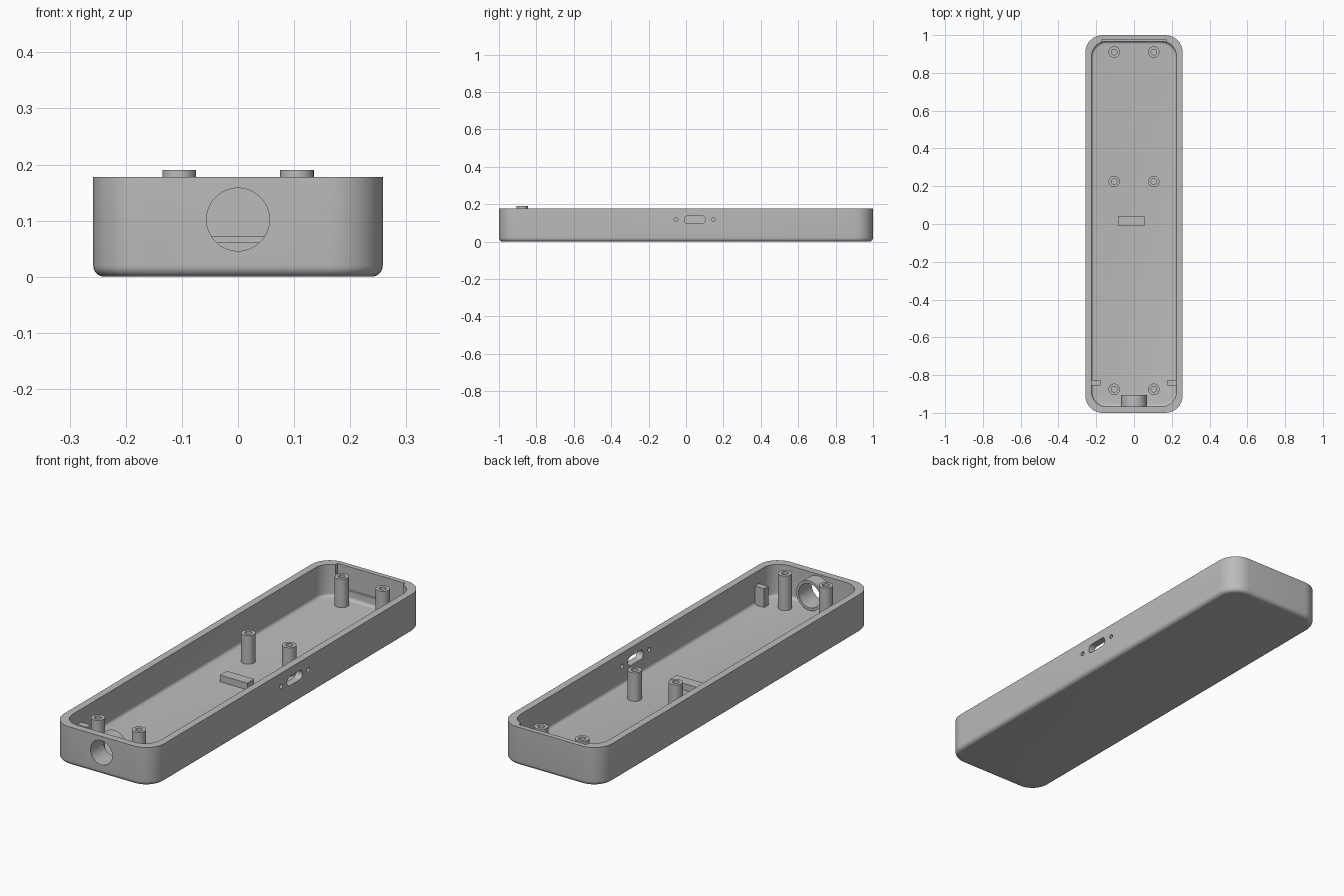
import bpy, bmesh
from math import sin, cos, pi
from mathutils import Matrix, Vector

if "Cube" in bpy.data.objects:
    bpy.data.objects.remove(bpy.data.objects["Cube"], do_unlink=True)

grey = bpy.data.materials.new("plain grey")
grey.use_nodes = True
grey.diffuse_color = (0.5, 0.5, 0.5, 1)
grey.node_tree.nodes["Principled BSDF"].inputs["Base Color"].default_value = (0.5, 0.5, 0.5, 1)

FLOOR, RIM = 0.03, 0.178


def finish(bm, name):
    bmesh.ops.recalc_face_normals(bm, faces=bm.faces[:])
    mesh = bpy.data.meshes.new(name)
    bm.to_mesh(mesh)
    bm.free()
    mesh.materials.append(grey)
    obj = bpy.data.objects.new(name, mesh)
    bpy.context.collection.objects.link(obj)
    return obj


def shade(obj):
    bpy.ops.object.select_all(action='DESELECT')
    obj.select_set(True)
    bpy.context.view_layer.objects.active = obj
    bpy.ops.object.shade_smooth_by_angle(angle=pi / 6)


def loft(name, loops):
    """Closed solid through a stack of equal-length point loops."""
    bm = bmesh.new()
    rings = [[bm.verts.new(p) for p in loop] for loop in loops]
    n = len(rings[0])
    for a, b in zip(rings, rings[1:]):
        for i in range(n):
            bm.faces.new((a[i], a[(i + 1) % n], b[(i + 1) % n], b[i]))
    bm.faces.new(rings[0][::-1])
    bm.faces.new(rings[-1])
    return finish(bm, name)


def rounded_rect(hx, hy, r, steps=10):
    pts = []
    for k, (sx, sy) in enumerate(((1, 1), (-1, 1), (-1, -1), (1, -1))):
        for i in range(steps + 1):
            a = (k + i / steps) * pi / 2
            pts.append((sx * (hx - r) + r * cos(a), sy * (hy - r) + r * sin(a)))
    return pts


def tray_solid(name, hx, hy, r, bottom, top, fillet, steps=6):
    """Rounded block with a filleted bottom edge."""
    levels = []
    for i in range(steps + 1):
        a = i / steps * pi / 2
        levels.append((fillet * (1 - sin(a)), bottom + fillet * (1 - cos(a))))
    levels.append((0, top))
    return loft(name, [[(x, y, z) for x, y in rounded_rect(hx - d, hy - d, r - d)]
                       for d, z in levels])


def box(name, x0, x1, y0, y1, z0, z1):
    bm = bmesh.new()
    bmesh.ops.create_cube(bm, size=1)
    centre = Vector((x0 + x1, y0 + y1, z0 + z1)) / 2
    bm.transform(Matrix.Translation(centre) @ Matrix.Diagonal((x1 - x0, y1 - y0, z1 - z0, 1)))
    return finish(bm, name)


def turned(name, profile, matrix, sides=40):
    """Turn a closed (radius, height) profile about its local z axis."""
    bm = bmesh.new()
    cols = []
    for r, h in profile:
        if r == 0:
            cols.append([bm.verts.new((0, 0, h))] * sides)
        else:
            cols.append([bm.verts.new((r * cos(2 * pi * i / sides), r * sin(2 * pi * i / sides), h))
                         for i in range(sides)])
    for a, b in zip(cols, cols[1:] + cols[:1]):
        for i in range(sides):
            j = (i + 1) % sides
            corners = list(dict.fromkeys((a[i], a[j], b[j], b[i])))
            if len(corners) > 2:
                bm.faces.new(corners)
    bm.transform(matrix)
    return finish(bm, name)


def cut(target, cutter):
    mod = target.modifiers.new("cut", 'BOOLEAN')
    mod.operation, mod.solver, mod.object = 'DIFFERENCE', 'EXACT', cutter
    bpy.context.view_layer.objects.active = target
    bpy.ops.object.modifier_apply(modifier=mod.name)
    bpy.data.objects.remove(cutter, do_unlink=True)


along_y = Matrix.Rotation(-pi / 2, 4, 'X')
along_x = Matrix.Rotation(pi / 2, 4, 'Y')

# Open tray with a rounded cavity
shell = tray_solid("tray_shell", 0.258, 1.0, 0.093, 0, RIM, 0.02)
cut(shell, tray_solid("cavity_cutter", 0.225, 0.967, 0.08, FLOOR, 0.3, 0.015))

# Shallow recess in the rear wall
cut(shell, box("recess_cutter", -0.173, 0.173, 0.9, 0.977, 0.072, 0.3))

# Round opening in the front wall
cut(shell, turned("front_hole_cutter", [(0, -0.1), (0.056, -0.1), (0.056, 0.1), (0, 0.1)],
                  Matrix.Translation((0, -1.0, 0.102)) @ along_y, 64))

# Port slot with a small hole on each side
port_y, port_z = 0.047, 0.117
cut(shell, loft("slot_cutter", [[(x, port_y + a, port_z + b)
                                 for a, b in rounded_rect(0.056, 0.021, 0.0205)]
                                for x in (0.2, 0.3)]))
for side in (-1, 1):
    cut(shell, turned("pin_hole_cutter", [(0, -0.05), (0.01, -0.05), (0.01, 0.05), (0, 0.05)],
                      Matrix.Translation((0.25, port_y + side * 0.1, port_z)) @ along_x, 24))
shade(shell)

# Collar behind the front opening
shade(turned("front_collar", [(0.056, 0), (0.068, 0), (0.068, 0.064), (0.056, 0.064)],
             Matrix.Translation((0, -0.968, 0.102)) @ along_y, 64))

# Hollow screw posts, the front pair taller
for row, y, top in (("front", -0.875, 0.19), ("middle", 0.225, 0.162), ("rear", 0.91, 0.162)):
    for side, x in (("left", 0.105), ("right", -0.105)):
        profile = [(0, FLOOR - 0.005), (0.03, FLOOR - 0.005), (0.03, top),
                   (0.015, top), (0.015, 0.06), (0, 0.06)]
        shade(turned(f"{row}_{side}_post", profile, Matrix.Translation((x, y, 0))))

# Low block on the floor and upright tabs on the side walls
box("floor_block", -0.085, 0.055, -0.01, 0.04, FLOOR - 0.005, 0.061)
box("left_tab", 0.177, 0.23, -0.855, -0.825, FLOOR - 0.005, 0.117)
box("right_tab", -0.23, -0.177, -0.855, -0.825, FLOOR - 0.005, 0.117)
